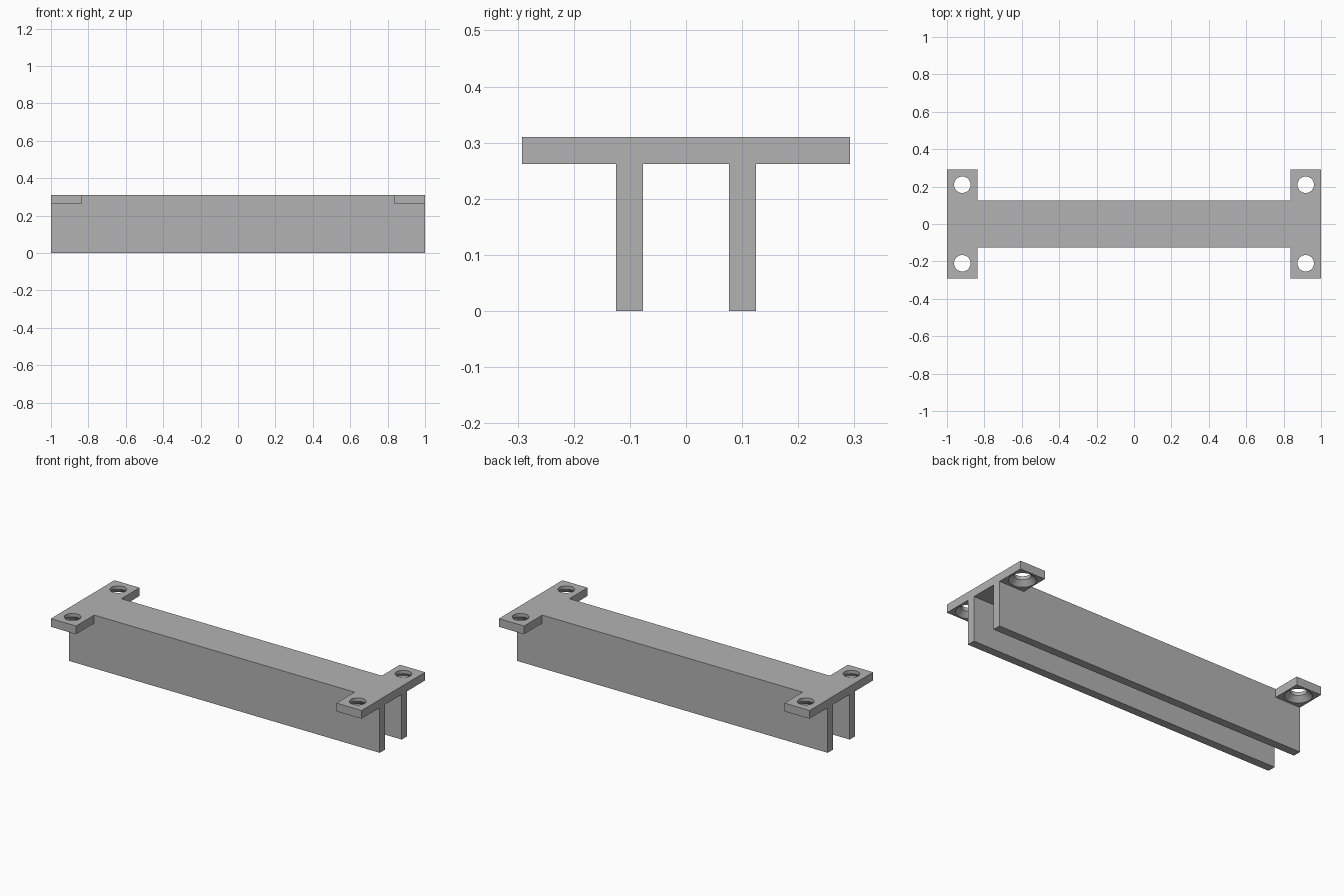
import bpy, bmesh
from math import radians

if "Cube" in bpy.data.objects:
    bpy.data.objects.remove(bpy.data.objects["Cube"])

# Main dimensions
HALF_LENGTH, HALF_DEPTH, HALF_CHANNEL = 1.0, 0.292, 0.125
WALL, HEIGHT = 0.048, 0.31
UNDERSIDE = HEIGHT - WALL
EAR_START = 0.838
HOLE_X, HOLE_Y, HOLE_R, SINK_R = 0.918, 0.21, 0.044, 0.072

grey = bpy.data.materials.new("satin grey")
grey.use_nodes = True
colour = (0.45, 0.45, 0.45, 1)
grey.diffuse_color = colour
grey.node_tree.nodes["Principled BSDF"].inputs["Base Color"].default_value = colour


def make_object(name, bm):
    bmesh.ops.recalc_face_normals(bm, faces=bm.faces)
    mesh = bpy.data.meshes.new(name)
    bm.to_mesh(mesh)
    bm.free()
    mesh.materials.append(grey)
    obj = bpy.data.objects.new(name, mesh)
    bpy.context.collection.objects.link(obj)
    return obj


def extrude(bm, points, offset):
    """Fill a planar outline and sweep it along the offset."""
    face = bm.faces.new([bm.verts.new(p) for p in points])
    result = bmesh.ops.extrude_face_region(bm, geom=[face], use_keep_orig=True)
    moved = [v for v in result["geom"] if isinstance(v, bmesh.types.BMVert)]
    bmesh.ops.translate(bm, verts=moved, vec=offset)


def combine(target, tool, operation):
    mod = target.modifiers.new(operation.lower(), "BOOLEAN")
    mod.object, mod.operation, mod.solver = tool, operation, "EXACT"
    bpy.context.view_layer.objects.active = target
    bpy.ops.object.modifier_apply(modifier=mod.name)
    bpy.data.objects.remove(tool)


# Channel: two long webs hanging from a top plate
inner = HALF_CHANNEL - WALL
half = [(inner, UNDERSIDE), (inner, 0), (HALF_CHANNEL, 0), (HALF_CHANNEL, HEIGHT)]
section = half + [(-y, z) for y, z in reversed(half)]
bm = bmesh.new()
extrude(bm, [(-HALF_LENGTH, y, z) for y, z in section], (2 * HALF_LENGTH, 0, 0))
bracket = make_object("mounting_channel", bm)

# Cross bars at both ends form the four mounting ears
bm = bmesh.new()
for side in (-1, 1):
    outline = [(side * x, y, UNDERSIDE) for x, y in (
        (EAR_START, -HALF_DEPTH), (HALF_LENGTH, -HALF_DEPTH),
        (HALF_LENGTH, HALF_DEPTH), (EAR_START, HALF_DEPTH))]
    extrude(bm, outline, (0, 0, WALL))
combine(bracket, make_object("end_ears", bm), "UNION")

# Screw holes, countersunk from below
sink_top = UNDERSIDE + SINK_R - HOLE_R
levels = [(SINK_R, UNDERSIDE - 0.01), (SINK_R, UNDERSIDE),
          (HOLE_R, sink_top), (HOLE_R, HEIGHT + 0.01)]
bm = bmesh.new()
for sx in (-1, 1):
    for sy in (-1, 1):
        rings = []
        for radius, z in levels:
            ring = bmesh.ops.create_circle(bm, segments=48, radius=radius)["verts"]
            bmesh.ops.translate(bm, verts=ring, vec=(sx * HOLE_X, sy * HOLE_Y, z))
            rings.append(ring)
        for low, high in zip(rings, rings[1:]):
            for i in range(len(low)):
                bm.faces.new((low[i - 1], low[i], high[i], high[i - 1]))
        bm.faces.new(rings[0])
        bm.faces.new(rings[-1])
combine(bracket, make_object("screw_hole_cutter", bm), "DIFFERENCE")

# Merge leftover coplanar splits, then smooth only the hole walls
bm = bmesh.new()
bm.from_mesh(bracket.data)
bmesh.ops.dissolve_limit(bm, angle_limit=radians(0.5), verts=bm.verts, edges=bm.edges)
bm.to_mesh(bracket.data)
bm.free()
bpy.ops.object.select_all(action="DESELECT")
bracket.select_set(True)
bpy.context.view_layer.objects.active = bracket
bpy.ops.object.shade_smooth_by_angle(angle=radians(30))
